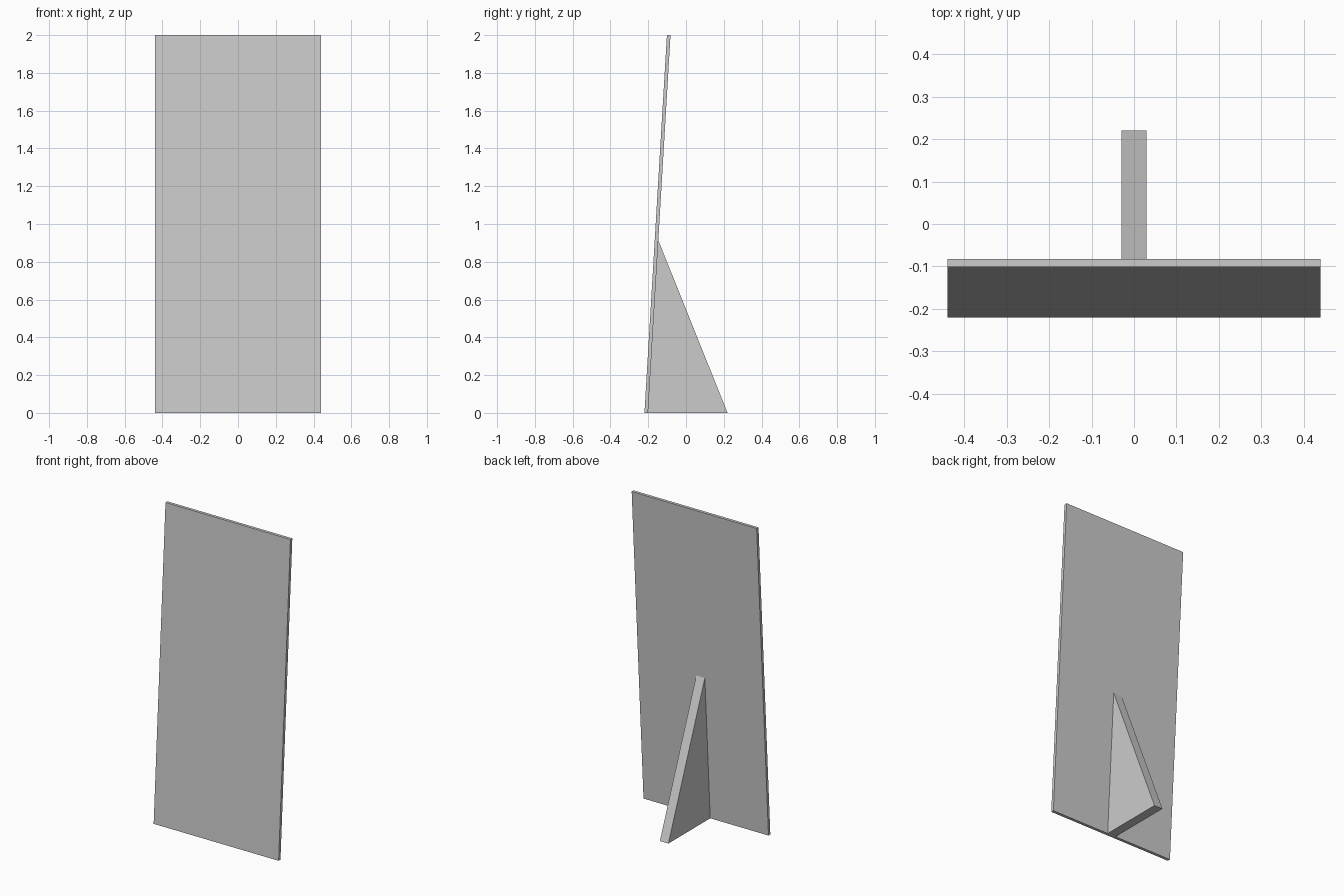
import bpy, bmesh

if "Cube" in bpy.data.objects:
    bpy.data.objects.remove(bpy.data.objects["Cube"])


def extrude_profile(name, profile, half_width):
    """Extrude a (y, z) profile symmetrically along x."""
    bm = bmesh.new()
    face = bm.faces.new([bm.verts.new((-half_width, y, z)) for y, z in profile])
    result = bmesh.ops.extrude_face_region(bm, geom=[face])
    verts = [g for g in result["geom"] if isinstance(g, bmesh.types.BMVert)]
    bmesh.ops.translate(bm, verts=verts, vec=(2 * half_width, 0, 0))
    bmesh.ops.recalc_face_normals(bm, faces=bm.faces)
    mesh = bpy.data.meshes.new(name)
    bm.to_mesh(mesh)
    bm.free()
    obj = bpy.data.objects.new(name, mesh)
    bpy.context.collection.objects.link(obj)
    return obj


# Thin display board leaning slightly back
extrude_profile("panel", [(-0.22, 0), (-0.201, 0), (-0.082, 2), (-0.101, 2)], 0.44)

# Triangular support resting against the back of the board
extrude_profile("rear_support", [(-0.201, 0), (0.22, 0), (-0.147, 0.915)], 0.03)
